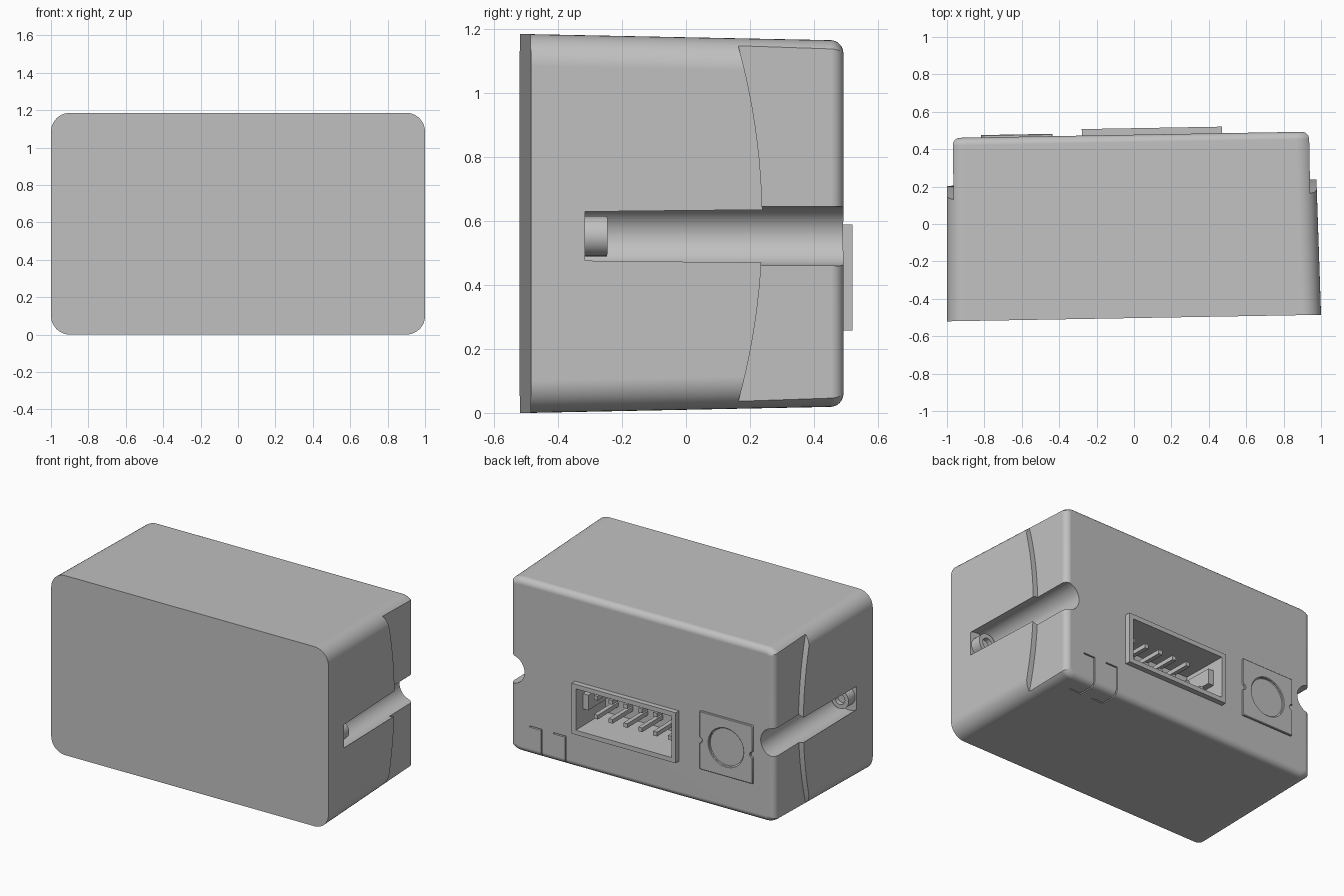
import bpy, bmesh, math
from mathutils import Matrix, Vector

cube = bpy.data.objects.get("Cube")
if cube:
    bpy.data.objects.remove(cube)

grey = bpy.data.materials.new("light grey plastic")
grey.use_nodes = True
grey.diffuse_color = (0.53, 0.53, 0.53, 1)
grey.node_tree.nodes["Principled BSDF"].inputs["Base Color"].default_value = grey.diffuse_color

FRONT, BACK, FILLET = -0.5, 0.48, 0.04
parts = []


def finish(bm, name):
    bmesh.ops.recalc_face_normals(bm, faces=bm.faces)
    mesh = bpy.data.meshes.new(name)
    bm.to_mesh(mesh)
    bm.free()
    mesh.materials.append(grey)
    ob = bpy.data.objects.new(name, mesh)
    bpy.context.collection.objects.link(ob)
    return ob


def box(name, x, y, z):
    """Box from (low, high) pairs."""
    bm = bmesh.new()
    size = [b - a for a, b in (x, y, z)]
    mid = [(a + b) / 2 for a, b in (x, y, z)]
    bmesh.ops.create_cube(bm, size=1, matrix=Matrix.Translation(mid) @ Matrix.Diagonal((*size, 1)))
    return finish(bm, name)


def cylinder(name, axis, centre, radius, length, segments=48):
    bm = bmesh.new()
    turn = Matrix.Rotation(math.pi / 2, 4, "X" if axis == "Y" else "Y")
    bmesh.ops.create_cone(bm, cap_ends=True, segments=segments, radius1=radius, radius2=radius,
                          depth=length, matrix=Matrix.Translation(centre) @ turn)
    return finish(bm, name)


def loft(name, rings):
    """Skin matching closed rings and cap both ends."""
    bm = bmesh.new()
    loops = [[bm.verts.new(p) for p in ring] for ring in rings]
    for a, b in zip(loops, loops[1:]):
        for i in range(len(a)):
            j = (i + 1) % len(a)
            bm.faces.new((a[i], a[j], b[j], b[i]))
    bm.faces.new(loops[0])
    bm.faces.new(loops[-1])
    return finish(bm, name)


def cut(ob, *cutters):
    """Subtract each cutter, then discard it."""
    bpy.context.view_layer.objects.active = ob
    for c in cutters:
        mod = ob.modifiers.new("cut", "BOOLEAN")
        mod.operation, mod.solver, mod.object = "DIFFERENCE", "EXACT", c
        bpy.ops.object.modifier_apply(modifier=mod.name)
        bpy.data.objects.remove(c)


def section(y, inset):
    """Rounded rectangle across the tapered case at depth y."""
    along = y - FRONT
    half = 1 - 0.0165 * along - inset
    low, high = 0.02 * along + inset, 1.185 - 0.02 * along - inset
    r = 0.1 - inset
    pts = []
    for q, (sx, z) in enumerate(((1, high - r), (-1, high - r), (-1, low + r), (1, low + r))):
        for k in range(11):
            a = math.pi / 2 * (q + k / 10)
            pts.append((sx * (half - r) + r * math.cos(a), y, z + r * math.sin(a)))
    return pts


# Case: tapered box with a rounded rear edge
arc = [math.pi / 2 * k / 8 for k in range(9)]
rings = [section(FRONT, 0)]
rings += [section(BACK - FILLET + FILLET * math.sin(a), FILLET * (1 - math.cos(a))) for a in arc]
case = loft("case", rings)

for side in (-1, 1):
    # Recessed rear side panel with a bowed front edge
    plan = [(1.2, 0.1), (0.953, 0.1)]
    plan += [(0.953 - FILLET * (1 - math.cos(a)), BACK - FILLET + FILLET * math.sin(a)) for a in arc]
    plan += [(0.913, 0.6), (1.2, 0.6)]
    panel = loft("panel_cutter", [[(side * x, y, z) for x, y in plan] for z in (-0.1, 1.3)])
    cut(panel, cylinder("bow_cutter", "X", (side, 0.225 - 2.1, 0.592), 2.1, 1, 256))
    # Cable groove along the side
    groove = cylinder("groove_cutter", "Y", (side * 0.945, 0.15, 0.553), 0.093, 0.96)
    cut(case, panel, groove)
    # Hollow peg at the closed end of the groove
    peg = cylinder("groove_peg", "Y", (side * 0.925, -0.3, 0.553), 0.063, 0.08, 32)
    cut(peg, cylinder("peg_cutter", "Y", (side * 0.925, -0.26, 0.553), 0.035, 0.06, 32))
    parts.append(peg)

# Latch seams wrapping round the lower rear edge
for x in (0.557, 0.73):
    thin = (x - 0.004, x + 0.004)
    tick = (x - 0.004, x + 0.085)
    cut(case,
        box("seam", thin, (0.465, 0.6), (-0.1, 0.21)),
        box("seam", tick, (0.465, 0.6), (0.202, 0.21)),
        box("seam", thin, (0.35, 0.6), (-0.1, 0.035)),
        box("seam", tick, (0.35, 0.358), (-0.1, 0.035)))

# Socket: cavity, raised frame, pins and end keys
left, right, low, high, wall = -0.262, 0.488, 0.2575, 0.59, 0.03
hole = ((left + wall, right - wall), (0.2, 0.7), (low + wall, high - wall))
cut(case, box("cavity_cutter", *hole))
frame = box("socket_frame", (left, right), (0.44, 0.515), (low, high))
cut(frame, box("frame_cutter", *hole))
parts += [case, frame]
for row, z in enumerate((0.36, 0.485)):
    for i in range(6 - row):
        x = right - 0.11 - 0.107 * i
        parts.append(box("socket_pin", (x - 0.014, x + 0.014), (0.19, 0.42), (z - 0.014, z + 0.014)))
for a, b in ((left + 0.02, left + 0.07), (right - 0.07, right - 0.02)):
    parts.append(box("socket_key", (a, b), (0.19, 0.44), (0.4, 0.5)))

# Square button plate with a round dish and side notches
bx, bz, bh = -0.61, 0.4425, 0.192
plate = box("button_plate", (bx - bh, bx + bh), (0.46, 0.4925), (bz - bh, bz + bh))
cut(plate, cylinder("dish", "Y", (bx, 0.53, bz), 0.125, 0.1),
    *[cylinder("notch", "Y", (bx + s * bh, 0.48, bz), 0.018, 0.1, 24) for s in (-1, 1)])
bevel = plate.modifiers.new("edge", "BEVEL")
bevel.width, bevel.segments, bevel.limit_method = 0.004, 1, "ANGLE"
parts.append(plate)

# Shade, then turn everything slightly about the vertical
for ob in parts:
    bpy.ops.object.select_all(action="DESELECT")
    ob.select_set(True)
    bpy.context.view_layer.objects.active = ob
    bpy.ops.object.shade_smooth_by_angle(angle=math.radians(30))
    weighted = ob.modifiers.new("normals", "WEIGHTED_NORMAL")
    weighted.keep_sharp = True
    ob.rotation_euler.z = math.radians(1)
    ob.location = Vector((-0.0085, -0.003, 0))
